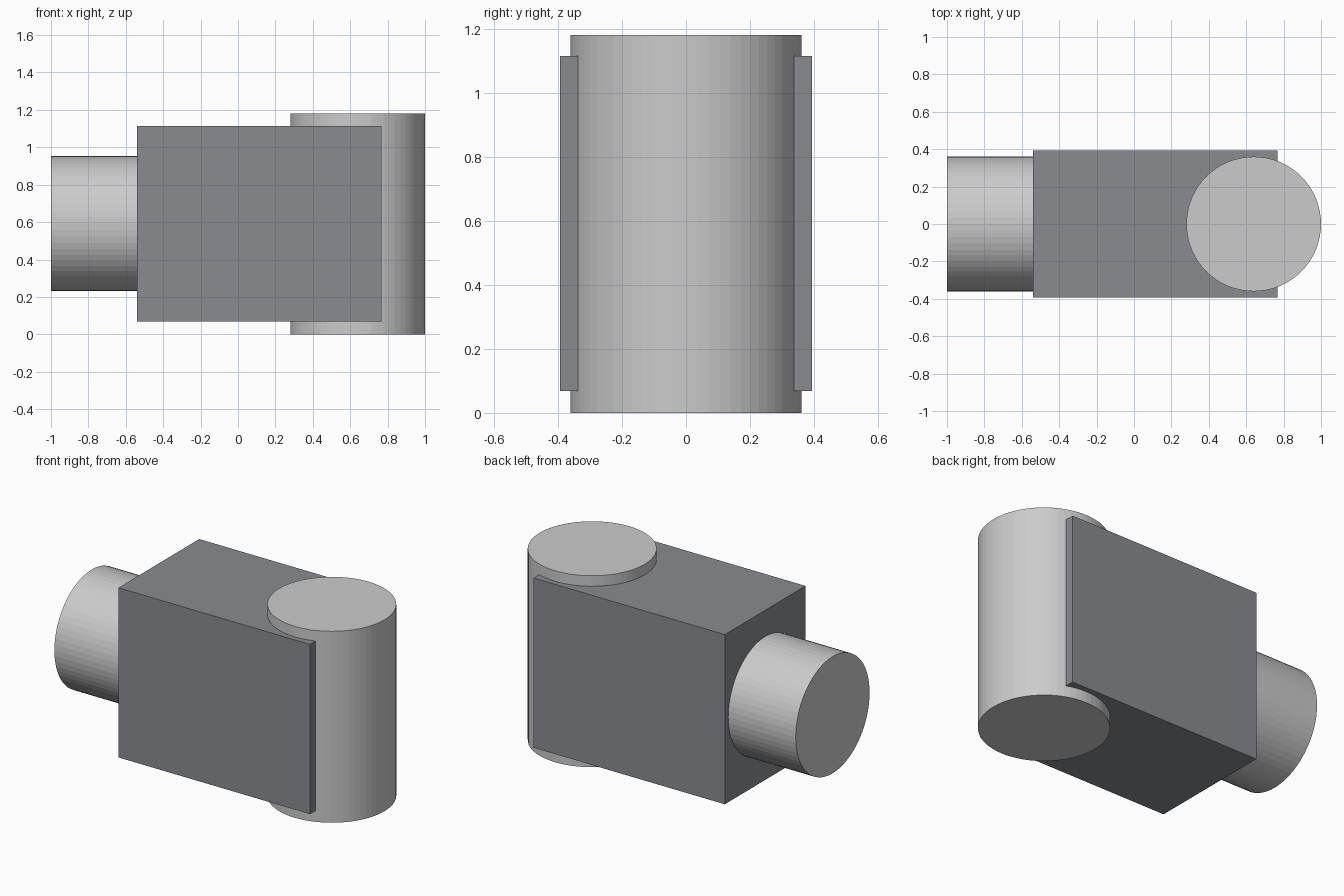
import bpy, math

if "Cube" in bpy.data.objects:
    bpy.data.objects.remove(bpy.data.objects["Cube"])

dark = bpy.data.materials.new("dark_grey")
dark.diffuse_color = (0.25, 0.26, 0.28, 1)
dark.use_nodes = True
dark.node_tree.nodes["Principled BSDF"].inputs["Base Color"].default_value = dark.diffuse_color


def cylinder(name, radius, depth, location, rotation=(0, 0, 0)):
    bpy.ops.mesh.primitive_cylinder_add(vertices=64, radius=radius, depth=depth,
                                        location=location, rotation=rotation)
    bpy.context.object.name = name


# Upright drum at the right end
cylinder("upright_drum", 0.36, 1.18, (0.64, 0, 0.59))

# Horizontal shaft leaving the left end, seated inside the housing
cylinder("side_shaft", 0.36, 0.9, (-0.55, 0, 0.593), (0, math.pi / 2, 0))

# Dark housing block that joins both
bpy.ops.mesh.primitive_cube_add(size=1, location=(0.113, 0, 0.592))
housing = bpy.context.object
housing.name = "housing_block"
housing.scale = (1.306, 0.786, 1.046)
housing.data.materials.append(dark)
